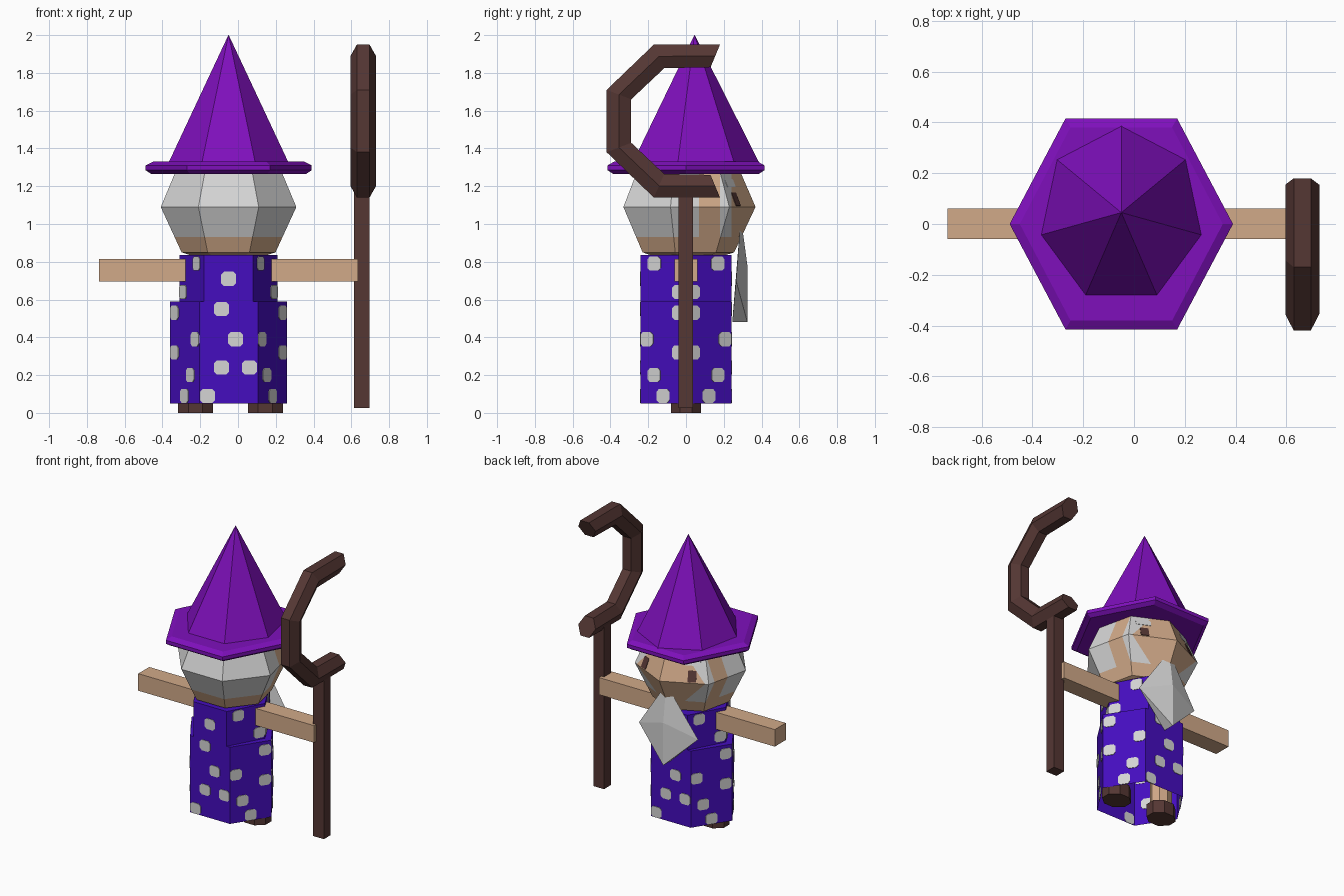
import bpy, bmesh
from math import sin, cos, pi, radians
from mathutils import Vector

cube = bpy.data.objects.get("Cube")
if cube:
    bpy.data.objects.remove(cube)

CX = -0.05  # centre line of the figure


def material(name, r, g, b):
    m = bpy.data.materials.new(name)
    m.use_nodes = True
    m.diffuse_color = (r, g, b, 1)
    bsdf = m.node_tree.nodes["Principled BSDF"]
    bsdf.inputs["Base Color"].default_value = (r, g, b, 1)
    bsdf.inputs["Roughness"].default_value = 0.9
    return m


PURPLE = material("hat purple", 0.21, 0.005, 0.5)
BLUE = material("robe blue", 0.06, 0.004, 0.52)
GREY = material("hair grey", 0.66, 0.66, 0.66)
SKIN = material("skin", 0.64, 0.4, 0.25)
BROWN = material("dark brown", 0.09, 0.038, 0.034)


def finish(bm, name, *mats):
    bmesh.ops.recalc_face_normals(bm, faces=bm.faces)
    me = bpy.data.meshes.new(name)
    bm.to_mesh(me)
    bm.free()
    ob = bpy.data.objects.new(name, me)
    for m in mats:
        me.materials.append(m)
    bpy.context.collection.objects.link(ob)
    return ob


def bridge(bm, rings, caps=(True, True)):
    """Skin a list of equal point rings into one body."""
    loops = [[bm.verts.new(p) for p in ring] for ring in rings]
    n = len(loops[0])
    for a, b in zip(loops, loops[1:]):
        for i in range(n):
            j = (i + 1) % n
            bm.faces.new((a[i], a[j], b[j], b[i]))
    for cap, loop in zip(caps, (loops[0], loops[-1])):
        if cap:
            bm.faces.new(loop)


def ring(n, rx, ry, z, x=CX, y=0.0, start=0.0):
    return [Vector((x + rx * cos(start + 2 * pi * i / n),
                    y + ry * sin(start + 2 * pi * i / n), z)) for i in range(n)]


def box(name, lo, hi, mat):
    bm = bmesh.new()
    corners = [(lo[0], lo[1]), (hi[0], lo[1]), (hi[0], hi[1]), (lo[0], hi[1])]
    bridge(bm, [[(x, y, z) for x, y in corners] for z in (lo[2], hi[2])])
    return finish(bm, name, mat)


def plate(bm, centre, normal, w, h, corner):
    """Thin plate with clipped corners lying on a surface."""
    n = normal.normalized()
    u = Vector((0, 0, 1)).cross(n).normalized()
    v = n.cross(u)
    a, b, c = w / 2, h / 2, corner
    outline = [(a, c - b), (a, b - c), (a - c, b), (c - a, b),
               (-a, b - c), (-a, c - b), (c - a, -b), (a - c, -b)]
    bridge(bm, [[centre + u * p + v * q + n * d for p, q in outline]
                for d in (-0.002, 0.004)])


# Hat: seven-sided cone on a hexagonal brim
bm = bmesh.new()
bridge(bm, [ring(7, 0.328, 0.355, 1.32, y=0.035, start=pi / 2),
            ring(7, 0.001, 0.001, 2.0, y=0.045, start=pi / 2)])
finish(bm, "hat_cone", PURPLE)
bm = bmesh.new()
bridge(bm, [ring(6, rx, ry, z) for rx, ry, z in (
    (0.41, 0.445, 1.265), (0.44, 0.48, 1.285), (0.44, 0.48, 1.31), (0.4, 0.44, 1.33))])
finish(bm, "hat_brim", PURPLE)

# Head: faceted ball, split into hair and skin zones
bm = bmesh.new()
bridge(bm, [ring(7, r, r, z, start=pi / 2) for r, z in (
    (0.1, 0.8), (0.255, 0.85), (0.368, 1.09), (0.265, 1.33))])
for co, no in (((0, 0, 0.93), (0, 0, 1)), ((0, 0.07, 0), (0, 1, 0)),
               ((0, 0.18, 0), (0, 1, 0)), ((0, 0.24, 0), (0, 1, 0))):
    bmesh.ops.bisect_plane(bm, geom=bm.verts[:] + bm.edges[:] + bm.faces[:],
                           plane_co=co, plane_no=no)
for f in bm.faces:
    c = f.calc_center_median()
    hair = c.z > 0.93 and (c.y < 0.07 or 0.18 < c.y < 0.24)
    f.material_index = 0 if hair else 1
finish(bm, "head", GREY, SKIN)

# Eyes and eyebrows on the two face panels
eyes, brows = bmesh.new(), bmesh.new()
for s in (-1, 1):
    flat = Vector((s * sin(pi / 7), cos(pi / 7), 0))
    side = Vector((s * cos(pi / 7), -sin(pi / 7), 0))
    normal = flat + Vector((0, 0, 0.41))
    for part, z, w, h in ((eyes, 1.13, 0.055, 0.075), (brows, 1.215, 0.1, 0.045)):
        centre = Vector((CX, 0, z)) + flat * (0.332 - 0.41 * (z - 1.09)) + side * 0.05
        plate(part, centre, normal, w, h, 0.004)
finish(eyes, "eyes", BROWN)
finish(brows, "eyebrows", GREY)

# Beard: pointed faceted wedge
bm = bmesh.new()
for p in ((0, 0.29, 1.04), (-0.23, 0.265, 0.7), (0.23, 0.265, 0.7),
          (0, 0.245, 0.48), (0, 0.325, 0.48), (0, 0.325, 0.78)):
    bm.verts.new((p[0] + CX, p[1], p[2]))
bmesh.ops.convex_hull(bm, input=bm.verts[:])
finish(bm, "beard", GREY)

# Robe: hexagonal skirt, open below, and a narrower top
LOW, HIGH = (0.31, 0.277), (0.26, 0.277)
bm = bmesh.new()
bridge(bm, [ring(6, *LOW, 0.05), ring(6, *LOW, 0.59)], caps=(False, True))
finish(bm, "robe_skirt", BLUE)
bm = bmesh.new()
bridge(bm, [ring(6, *HIGH, 0.585), ring(6, *HIGH, 0.835)])
finish(bm, "robe_top", BLUE)

# Robe spots: (position across panel, height)
WIDE = ((0.5, 0.71), (0.38, 0.55), (0.62, 0.39), (0.38, 0.24), (0.86, 0.24), (0.14, 0.09))
SLANT = ((0.3, 0.79), (0.85, 0.64), (0.84, 0.53), (0.14, 0.39),
         (0.84, 0.32), (0.3, 0.2), (0.5, 0.09))
bm = bmesh.new()
for i in range(6):
    for t, z in (WIDE if i in (1, 4) else SLANT):
        pts = ring(6, *(LOW if z < 0.59 else HIGH), z)
        a, b = pts[i], pts[(i + 1) % 6]
        if i in (0, 3):
            t = 1 - t
        plate(bm, a.lerp(b, t), (b - a).cross(Vector((0, 0, 1))), 0.08, 0.075, 0.015)
finish(bm, "robe_spots", GREY)

# Arms: one straight beam each side
box("right_arm", (-0.735, -0.06, 0.695), (CX, 0.062, 0.815), SKIN)
box("left_arm", (CX, -0.06, 0.695), (0.635, 0.062, 0.815), SKIN)

# Legs and shoes
for name, x in (("right", -0.225), ("left", 0.145)):
    bm = bmesh.new()
    bridge(bm, [ring(8, 0.075, 0.065, z, x=x) for z in (0.08, 0.55)])
    finish(bm, name + "_leg", SKIN)
    bm = bmesh.new()
    bridge(bm, [ring(8, 0.1, 0.086, z, x=x, start=radians(22.5)) for z in (0.0, 0.09)])
    finish(bm, name + "_shoe", BROWN)

# Staff: square shaft with a hexagonal open crook
box("staff_shaft", (0.613, -0.04, 0.025), (0.697, 0.036, 1.18), BROWN)
MID = 1.545
upper = (((0.18, 0.405), (0.13, 0.285)), ((-0.17, 0.405), (-0.115, 0.28)),
         ((-0.42, 0.165), (-0.29, 0.115)))  # outer and inner corners (y, height from middle)
crook = [(o, i, 1) for o, i in upper] + [(o, i, -1) for o, i in reversed(upper)]
rings = []
for o, i, s in crook:
    outer = Vector((0.663, o[0], MID + s * o[1]))
    inner = Vector((0.663, i[0], MID + s * i[1]))
    half = (outer - inner) / 2 / sin(pi / 3)
    rings.append([(outer + inner) / 2 + half * sin(k * pi / 3)
                  + Vector((0.067 * cos(k * pi / 3), 0, 0)) for k in range(6)])
bm = bmesh.new()
bridge(bm, rings)
finish(bm, "staff_crook", BROWN)
